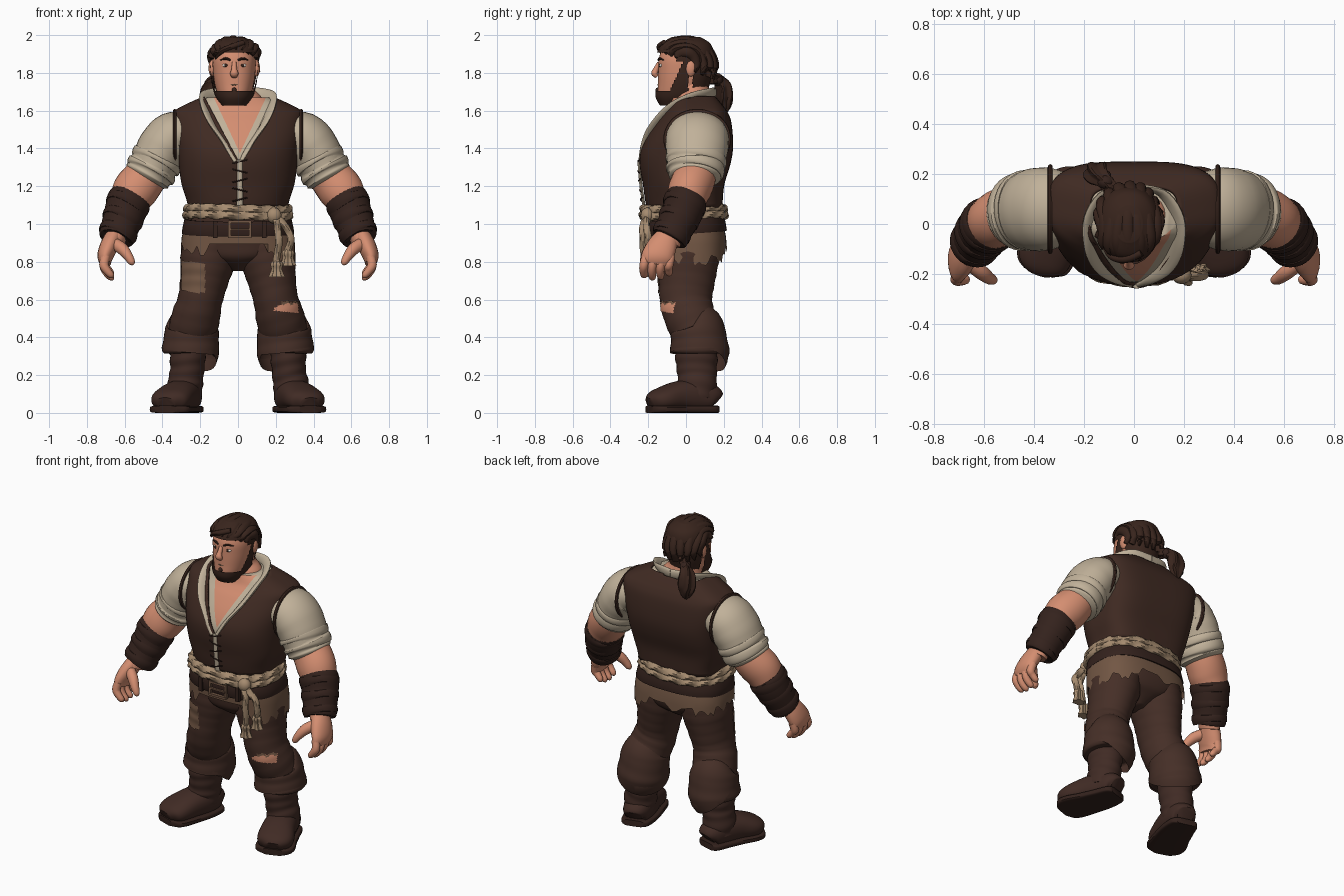
import bpy, bmesh, math, random
from mathutils import Vector
random.seed(4)

def mat(name, *c):
    m = bpy.data.materials.new(name)
    m.diffuse_color = (*c, 1)
    return m

VEST = mat("vest_brown", .050, .023, .016)
PANTS = mat("trouser_brown", .060, .028, .020)
BOOT = mat("boot_brown", .052, .024, .018)
LEATHER = mat("dark_leather", .034, .016, .012)
HAIR = mat("dark_hair", .040, .018, .012)
SHIRT = mat("linen", .53, .44, .32)
SKIN = mat("skin", .66, .27, .165)
ROPE = mat("rope_tan", .38, .26, .16)
TORN = mat("worn_cloth", .17, .095, .058)
WHITE = mat("eye_white", .80, .75, .68)

def finish(name, bm, m):
    bmesh.ops.recalc_face_normals(bm, faces=bm.faces[:])
    me = bpy.data.meshes.new(name)
    bm.to_mesh(me)
    bm.free()
    me.materials.append(m)
    o = bpy.data.objects.new(name, me)
    bpy.context.collection.objects.link(o)
    return o

def ease(keys, sub):
    """Smooth interpolation through key tuples."""
    out = []
    for i in range(len(keys) - 1):
        a, b, c, d = keys[max(i - 1, 0)], keys[i], keys[i + 1], keys[min(i + 2, len(keys) - 1)]
        for k in range(sub):
            t = k / sub
            out.append([.5 * (2 * q + (r - p) * t + (2 * p - 5 * q + 4 * r - s) * t * t
                        + (3 * q - p - 3 * r + s) * t ** 3) for p, q, r, s in zip(a, b, c, d)])
    return out + [list(keys[-1])]

def loft(name, rings, m, cap=True):
    bm = bmesh.new()
    vs = [[bm.verts.new(p) for p in r] for r in rings]
    n = len(vs[0])
    for a, b in zip(vs, vs[1:]):
        for j in range(n):
            bm.faces.new((a[j], a[(j + 1) % n], b[(j + 1) % n], b[j]))
    if cap:
        bm.faces.new(vs[0])
        bm.faces.new(vs[-1])
    return finish(name, bm, m)

def sup(a, e):
    return math.copysign(abs(a) ** (2 / e), a)

def tube(name, keys, m, n=24, sub=5, ref=(0, 1, 0), e=2, lobes=0, twist=.5, fold=0, grow=0, cap=True):
    """Limb-like loft along keys (x, y, z, rx, ry)."""
    ks, ref, rings = ease(keys, sub), Vector(ref), []
    for i, k in enumerate(ks):
        t = (Vector(ks[min(i + 1, len(ks) - 1)][:3]) - Vector(ks[max(i - 1, 0)][:3])).normalized()
        v = (ref - t * ref.dot(t)).normalized()
        u, ring = v.cross(t), []
        for j in range(n):
            h = 2 * math.pi * j / n
            f = 1 + (.18 * math.cos(lobes * h + twist * i) if lobes else 0)
            f += fold * math.sin(k[2] * 95 + 1.6 * math.sin(h + 1))
            ring.append(Vector(k[:3]) + u * sup(math.cos(h), e) * (max(k[3], .002) * f + grow)
                        + v * sup(math.sin(h), e) * (max(k[4], .002) * f + grow))
        rings.append(ring)
    return loft(name, rings, m, cap)

def pair(name, keys, m, ref=(0, 1, 0), **kw):
    for s, side in ((1, "left"), (-1, "right")):
        tube(f"{name}_{side}", [(s * k[0], *k[1:]) for k in keys], m, ref=(s * ref[0], *ref[1:]), **kw)

def body(name, keys, m, grow=0, lift=0, n=72, sub=5, ef=2.2, eb=3.2, cap=True, tilt=0):
    """Horizontal loft from keys (z, cx, y front, y back, half width)."""
    rings = []
    for z, cx, yf, yb, rx in ease(keys, sub):
        cy, ring = (yf + yb) / 2, []
        for j in range(n):
            c, s = math.cos(2 * math.pi * j / n), math.sin(2 * math.pi * j / n)
            e = eb if s > 0 else ef
            ring.append((cx + sup(c, e) * (rx + grow), cy + sup(s, e) * ((yb - yf) / 2 + grow), z + lift + tilt * s))
        rings.append(ring)
    return loft(name, rings, m, cap)

def edit(o, test, planes=(), paint=None, thick=0):
    """Cut along planes, then keep only faces passing test, or paint them."""
    bm = bmesh.new()
    bm.from_mesh(o.data)
    for co, no in planes:
        bmesh.ops.bisect_plane(bm, geom=bm.verts[:] + bm.edges[:] + bm.faces[:], plane_co=co, plane_no=no)
    hit = [(f, test(f.calc_center_median())) for f in bm.faces]
    if paint:
        o.data.materials.append(paint)
        for f, h in hit:
            f.material_index = int(h)
    else:
        bmesh.ops.delete(bm, geom=[f for f, h in hit if not h], context='FACES')
    bm.to_mesh(o.data)
    bm.free()
    if thick:
        mod = o.modifiers.new("thickness", 'SOLIDIFY')
        mod.thickness = thick
    return o

def ball(name, c, r, m):
    bm = bmesh.new()
    bmesh.ops.create_uvsphere(bm, u_segments=20, v_segments=12, radius=1)
    for v in bm.verts:
        v.co = Vector(a * b + d for a, b, d in zip(v.co, r, c))
    return finish(name, bm, m)

def box(name, c, size, m):
    bm = bmesh.new()
    bmesh.ops.create_cube(bm, size=1)
    for v in bm.verts:
        v.co = Vector(a * b + d for a, b, d in zip(v.co, size, c))
    return finish(name, bm, m)

def vee(z, k):
    return [((.01, 0, z), (1, 0, -k)), ((.01, 0, z), (1, 0, k))]

# Torso: linen shirt with bare chest, vest shell on top
TORSO = [(1.0, 0, -.17, .17, .25), (1.1, 0, -.20, .18, .255), (1.2, 0, -.215, .19, .285), (1.3, 0, -.232, .22, .30),
         (1.38, 0, -.228, .235, .31), (1.46, 0, -.195, .235, .325), (1.54, 0, -.145, .225, .332),
         (1.585, 0, -.11, .207, .328), (1.62, 0, -.088, .182, .275), (1.67, 0, -.075, .14, .165)]
edit(body("shirt_and_chest", TORSO, SHIRT, eb=3.8), lambda c: c.y < .03 and abs(c.x - .01) < (c.z - 1.375) * .47,
     vee(1.375, .47), SKIN)
edit(body("vest", TORSO, VEST, .013, .008, eb=3.8, cap=False),
     lambda c: c.z > 1.08 and not (c.y < .04 and abs(c.x - .01) < (c.z - 1.32) * .53)
     and not (c.z > 1.58 and (c.x / .185) ** 2 + ((c.y - .03) / .13) ** 2 < 1), vee(1.32, .53), thick=.012)
pair("collar", [(0, .15, 1.69, .012, .03), (.11, .125, 1.69, .012, .034), (.17, .03, 1.665, .014, .042),
                (.167, -.08, 1.605, .013, .045), (.128, -.165, 1.515, .011, .038), (.065, -.222, 1.42, .010, .02),
                (.014, -.245, 1.33, .008, .010)], SHIRT, ref=(.7, 0, .8), n=12)
pair("armhole_edge", [(.335, .06 + .168 * math.cos(a), 1.45 + .148 * math.sin(a), .012, .010)
                      for a in [i * math.pi / 8 for i in range(17)]], VEST, ref=(1, 0, 0), n=8, sub=3)
tube("front_opening", [(.01, -.221, 1.09, .018, .008), (.01, -.238, 1.2, .015, .008),
                       (.01, -.250, 1.34, .015, .008)], SHIRT, n=8)
for i in range(5):
    z, s = 1.13 + i * .05, (-1) ** i
    y = -.236 - .014 * min(1, i / 3)
    tube("lace", [(-.03, y + .004, z - .010 * s, .004, .004), (.01, y - .004, z, .004, .004),
                  (.05, y + .004, z + .010 * s, .004, .004)], LEATHER, n=8)

# Arms: sleeve, rolled cuff, bare arm, bracer
pair("sleeve", [(.26, .06, 1.47, .11, .14), (.34, .06, 1.462, .133, .165), (.40, .057, 1.395, .136, .165),
                (.45, .05, 1.30, .125, .15)], SHIRT, fold=.006, n=32)
pair("rolled_cuff", [(.418, .055, 1.36, .115, .14), (.425, .054, 1.345, .137, .16), (.438, .052, 1.325, .138, .16),
                     (.446, .05, 1.31, .127, .148), (.454, .05, 1.295, .137, .156), (.466, .048, 1.275, .136, .152),
                     (.473, .046, 1.262, .124, .138), (.48, .045, 1.25, .126, .138), (.488, .044, 1.235, .105, .115)],
     SHIRT, fold=.008, n=32)
pair("arm", [(.44, .05, 1.31, .10, .115), (.50, .04, 1.235, .115, .115), (.55, .015, 1.17, .118, .112),
             (.59, -.01, 1.09, .095, .098), (.635, -.07, .97, .07, .075), (.655, -.10, .90, .05, .07)], SKIN, n=28)
pair("bracer", [(.568, .01, 1.15, .106, .104), (.577, .0, 1.125, .115, .11), (.598, -.02, 1.06, .110, .108),
                (.626, -.06, .98, .100, .100), (.641, -.083, .93, .096, .098), (.644, -.088, .92, .086, .09)],
     LEATHER, fold=.004, n=28)
for i, (x, y, z, r) in enumerate([(.583, -.007, 1.105, .117), (.609, -.037, 1.03, .110), (.634, -.073, .955, .103)]):
    pair(f"bracer_strap_{i}", [(x - .006, y + .008, z + .018, r - .008, r - .008), (x - .004, y + .006, z + .013, r, r),
                               (x + .004, y - .006, z - .013, r, r), (x + .006, y - .008, z - .018, r - .008, r - .008)],
         LEATHER, n=28, sub=2)

# Hands
pair("palm", [(.655, -.095, .94, .045, .06), (.682, -.125, .885, .048, .078), (.702, -.15, .83, .043, .084),
              (.702, -.16, .79, .03, .08)], SKIN, n=20)
for i in range(4):
    y, dz = -.222 + i * .044, (.012, 0, .004, .022)[i]
    pair(f"finger_{i}", [(.70, y + .01, .83, .024, .023), (.71, y, .785, .025, .024), (.696, y - .003, .745 + dz, .022, .022),
                         (.67, y, .715 + dz, .017, .018), (.66, y, .705 + dz, .004, .004)], SKIN, n=12, sub=3)
pair("thumb", [(.665, -.15, .90, .032, .03), (.615, -.19, .87, .032, .03), (.582, -.215, .83, .025, .025),
               (.562, -.225, .795, .018, .018), (.558, -.225, .782, .004, .004)], SKIN, n=14)

# Trousers
body("trouser_seat", [(.75, 0, -.05, .07, .035), (.79, 0, -.11, .13, .10), (.83, 0, -.15, .17, .22), (.9, 0, -.165, .19, .28),
                      (1.0, 0, -.19, .185, .268), (1.08, 0, -.2, .18, .262)], PANTS, eb=2.4)
LEG = [(.145, .012, .92, .135, .165), (.158, .01, .82, .147, .165), (.178, .005, .71, .129, .15), (.2, 0, .60, .118, .138),
       (.222, .02, .51, .128, .135), (.245, .06, .42, .125, .13), (.25, .065, .37, .12, .12)]
pair("trouser_leg", LEG, PANTS, fold=.012, n=36)
pair("turned_up_cuff", [(.243, .055, .46, .118, .122), (.244, .06, .45, .14, .142), (.247, .068, .39, .146, .148),
                        (.252, .072, .33, .152, .158), (.253, .072, .322, .150, .155), (.253, .072, .317, .13, .135)],
     PANTS, fold=.006, n=36)
RIGHT = [(-k[0], *k[1:]) for k in LEG]
edit(tube("thigh_patch", RIGHT, TORN, n=96, sub=16, fold=.012, grow=.006),
     lambda c: c.y < -.02 and .64 < c.z + .15 * (c.x + .23) < .80 and -.30 < c.x < -.175)
edit(tube("torn_knee", LEG, SKIN, n=120, sub=24, fold=.012, grow=.004),
     lambda c: c.y < -.02 and .535 - (c.x - .25) * .1 < c.z < min(.583, .555 + (c.x - .19) * .45) and .19 < c.x < .322)
edit(tube("knee_tear_edge", LEG, TORN, n=120, sub=24, fold=.012, grow=.007),
     lambda c: c.y < -.02 and .577 < c.z - .006 * math.sin(c.x * 150) < .59 and .23 < c.x < .322)

# Boots
pair("boot_shaft", [(.262, .055, .40, .09, .105), (.266, .055, .30, .094, .112), (.27, .058, .22, .09, .105),
                    (.28, .06, .15, .094, .103), (.285, .055, .08, .09, .10)], BOOT, fold=.025, n=32, sub=7)
FOOT = [(.26, .158, .065, .05, .045), (.266, .135, .08, .076, .07), (.285, .05, .09, .092, .088), (.317, -.04, .088, .100, .08),
        (.352, -.12, .073, .108, .065), (.372, -.165, .062, .093, .052), (.382, -.192, .05, .05, .034)]
pair("boot_foot", FOOT, BOOT, ref=(0, 0, 1), e=2.3, n=28)
pair("boot_sole", [(x, y * 1.02, .019, rx + .009, .019) for x, y, z, rx, ry in FOOT], LEATHER, ref=(0, 0, 1), e=5, n=28)

# Torn cloth below the belt, ragged lower edge
cloth = body("torn_cloth", [(.865, 0, -.188, .216, .302), (.93, 0, -.192, .212, .298), (1.0, 0, -.197, .197, .28)],
             TORN, sub=2, ef=2.7, eb=2.7, cap=False)
for v in cloth.data.vertices:
    if v.co.z < .87:
        v.co.z += random.uniform(-.035, .03) - (.055 if v.co.x > .2 else 0)
        if v.co.y < 0 and abs(v.co.x) < .14:
            v.co.z = .93

# Belt and buckle, higher at the back
body("belt", [(.95, 0, -.202, .212, .292), (.955, 0, -.208, .216, .298), (1.02, 0, -.212, .204, .285),
              (1.025, 0, -.206, .2, .28)], LEATHER, sub=2, ef=2.5, eb=2.6, tilt=.015)
for s in (-1, 1):
    box("buckle_side", (.01 + s * .055, -.215, .972), (.014, .02, .09), TORN)
    box("buckle_bar", (.01, -.218, .972 + s * .04), (.12, .02, .014), TORN)
    box("belt_loop", (.01 + s * .13, -.197, .972), (.024, .03, .09), LEATHER)
box("buckle_pin", (.01, -.222, .972), (.11, .012, .01), TORN)

# Rope around the waist, knot and hanging ends
for z, g in ((1.046, .004), (1.08, 0)):
    tube("waist_rope", [((.268 + g) * sup(math.cos(a), 2.4), -.012 + (.212 + g) * sup(math.sin(a), 2.4),
                         z + .005 * math.sin(a * 2), .021, .022) for a in [.05 + i * math.pi / 24 for i in range(49)]],
         ROPE, ref=(0, 0, 1), n=14, sub=5, lobes=3, twist=.45)
ball("rope_knot", (.19, -.205, 1.045), (.04, .035, .042), ROPE)
for i, (x, y, z) in enumerate([(.205, -.20, .79), (.265, -.175, .85)]):
    tube(f"rope_end_{i}", [(.19, -.21, 1.05, .018, .018), (x + .01, y - .03, .95, .018, .018), (x, y - .015, z, .018, .018)],
         ROPE, n=14, sub=14, lobes=3)
    tube(f"rope_tassel_{i}", [(x, y - .015, z + .02, .01, .01), (x, y - .015, z, .028, .025), (x, y - .012, z - .03, .024, .021),
                              (x, y - .01, z - .07, .038, .028)], ROPE, n=20, sub=3, lobes=6, twist=0)

# Neck and head
tube("neck", [(0, .04, 1.58, .16, .12), (-.005, .035, 1.64, .138, .11), (-.015, .03, 1.70, .103, .095),
              (-.02, .02, 1.78, .09, .09)], SKIN)
HEAD = [(1.635, -.02, -.125, -.03, .05), (1.68, -.02, -.148, .085, .085), (1.74, -.02, -.148, .115, .103),
        (1.81, -.02, -.147, .125, .112), (1.88, -.02, -.143, .135, .113), (1.94, -.02, -.115, .115, .09),
        (1.975, -.02, -.06, .06, .04)]
body("head", HEAD, SKIN, eb=2.2, n=48)
edit(body("beard", HEAD, HAIR, .013, -.008, n=120, sub=14, eb=2.2),
     lambda c: c.y < .012 and c.z < 1.706 + max(0, c.y + .085) * 2.2 and c.z < 1.9)
edit(body("hair_cap", HEAD, HAIR, .014, .015, n=120, sub=10, eb=2.2),
     lambda c: c.z > 1.91 or (c.z > 1.66 and c.y > .035) or (c.z > 1.86 and c.y > -.05))
for i in range(-4, 5):
    al = i * .3
    tube("hair_lock", [(-.02 + .125 * math.sin(al) + .008 * math.sin(p * 3 + i), -.005 + .16 * math.cos(al) * math.cos(p),
                        1.835 + .146 * math.cos(al * .85) * math.sin(p), w, .02)
                       for p, w in ((2.55, .006), (2.3, .024), (1.9, .028), (1.3, .028), (.7, .028), (.1, .024), (-.45, .006))],
         HAIR, ref=(0, .2, 1) if abs(i) < 4 else (1, 0, 0), n=10, sub=4)
tube("forehead_lock", [(.03, -.115, 1.96, .015, .015), (-.03, -.138, 1.94, .018, .016), (-.085, -.13, 1.915, .016, .013),
                       (-.12, -.10, 1.875, .004, .004)], HAIR, ref=(0, 0, 1), n=10)
tube("ponytail", [(-.08, .13, 1.77, .03, .03), (-.115, .17, 1.765, .028, .028), (-.14, .195, 1.73, .045, .04),
                  (-.15, .208, 1.67, .048, .04), (-.15, .212, 1.62, .03, .025), (-.15, .21, 1.585, .004, .004)],
     HAIR, lobes=5, twist=.05, n=30, ref=(0, .3, 1))
ball("hair_tie", (-.112, .167, 1.765), (.034, .03, .034), LEATHER)

# Face
tube("nose", [(-.02, -.142, 1.855, .012, .01), (-.02, -.158, 1.82, .015, .015), (-.02, -.166, 1.797, .022, .018),
              (-.02, -.153, 1.78, .016, .01)], SKIN, n=14)
tube("mouth", [(-.062, -.133, 1.747, .002, .002), (-.02, -.149, 1.737, .003, .004), (.022, -.133, 1.747, .002, .002)],
     TORN, ref=(0, 0, 1), n=8)
ball("chin_tuft", (-.02, -.150, 1.708), (.013, .012, .014), HAIR)
for s in (-1, 1):
    x = -.02 + s * .044
    ball("ear", (-.02 + s * .118, .025, 1.825), (.018, .028, .044), SKIN)
    ball("eye", (x, -.130, 1.840), (.019, .012, .010), WHITE)
    ball("pupil", (x, -.140, 1.840), (.0085, .004, .0085), HAIR)
    tube("eyebrow", [(-.02 + s * .018, -.145, 1.866, .005, .005), (x, -.140, 1.876, .007, .007),
                     (-.02 + s * .075, -.118, 1.868, .003, .003)], HAIR, ref=(0, 0, 1), n=8)

# Smooth shading with sharp edges kept
bpy.ops.object.select_all(action='SELECT')
bpy.context.view_layer.objects.active = bpy.data.objects["vest"]
bpy.ops.object.shade_smooth_by_angle(angle=math.radians(40))
